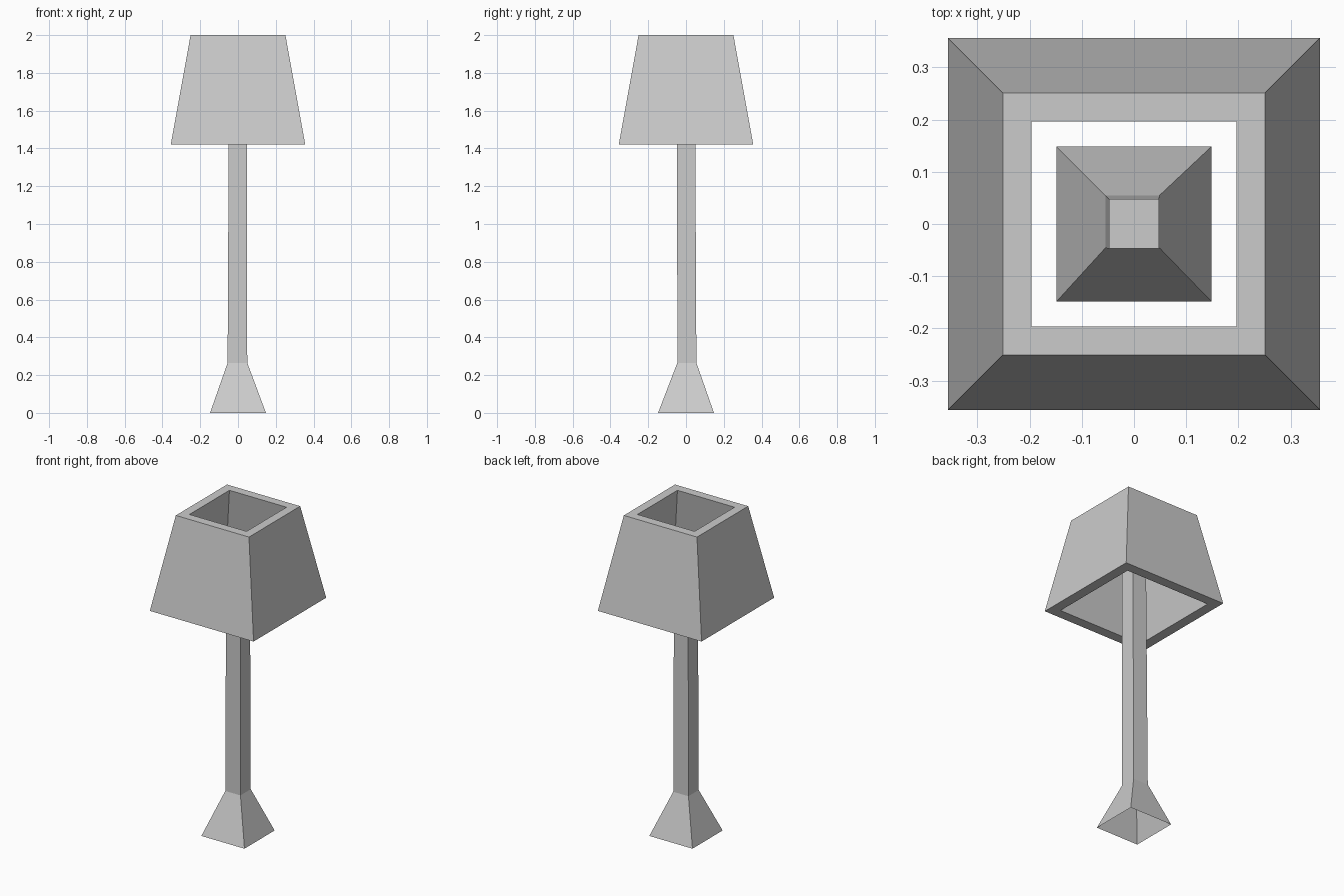
import bpy, bmesh

if "Cube" in bpy.data.objects:
    bpy.data.objects.remove(bpy.data.objects["Cube"])


def loft(name, rings, cap_end=False, closed=False):
    """Rings are (x0, x1, y0, y1, z) rectangles joined in order."""
    bm = bmesh.new()
    loops = [[bm.verts.new(p) for p in ((x0, y0, z), (x1, y0, z), (x1, y1, z), (x0, y1, z))]
             for x0, x1, y0, y1, z in rings]
    pairs = list(zip(loops, loops[1:]))
    if closed:
        pairs.append((loops[-1], loops[0]))
    for a, b in pairs:
        for i in range(4):
            j = (i + 1) % 4
            bm.faces.new((a[i], a[j], b[j], b[i]))
    if cap_end:
        bm.faces.new(loops[-1])
    mesh = bpy.data.meshes.new(name)
    bm.to_mesh(mesh)
    bm.free()
    obj = bpy.data.objects.new(name, mesh)
    bpy.context.collection.objects.link(obj)
    return obj


def square(half, z):
    return (-half, half, -half, half, z)


# Flared foot (open underneath) rising into a slightly tapered post
loft("base_and_post", [
    square(0.148, 0.0),
    (-0.055, 0.049, -0.046, 0.055, 0.265),
    (-0.048, 0.048, -0.047, 0.048, 1.70),
], cap_end=True)

# Thick-walled square shade, open at top and bottom
loft("lamp_shade", [
    square(0.356, 1.42),
    square(0.251, 2.0),
    square(0.196, 2.0),
    square(0.293, 1.42),
], closed=True)
